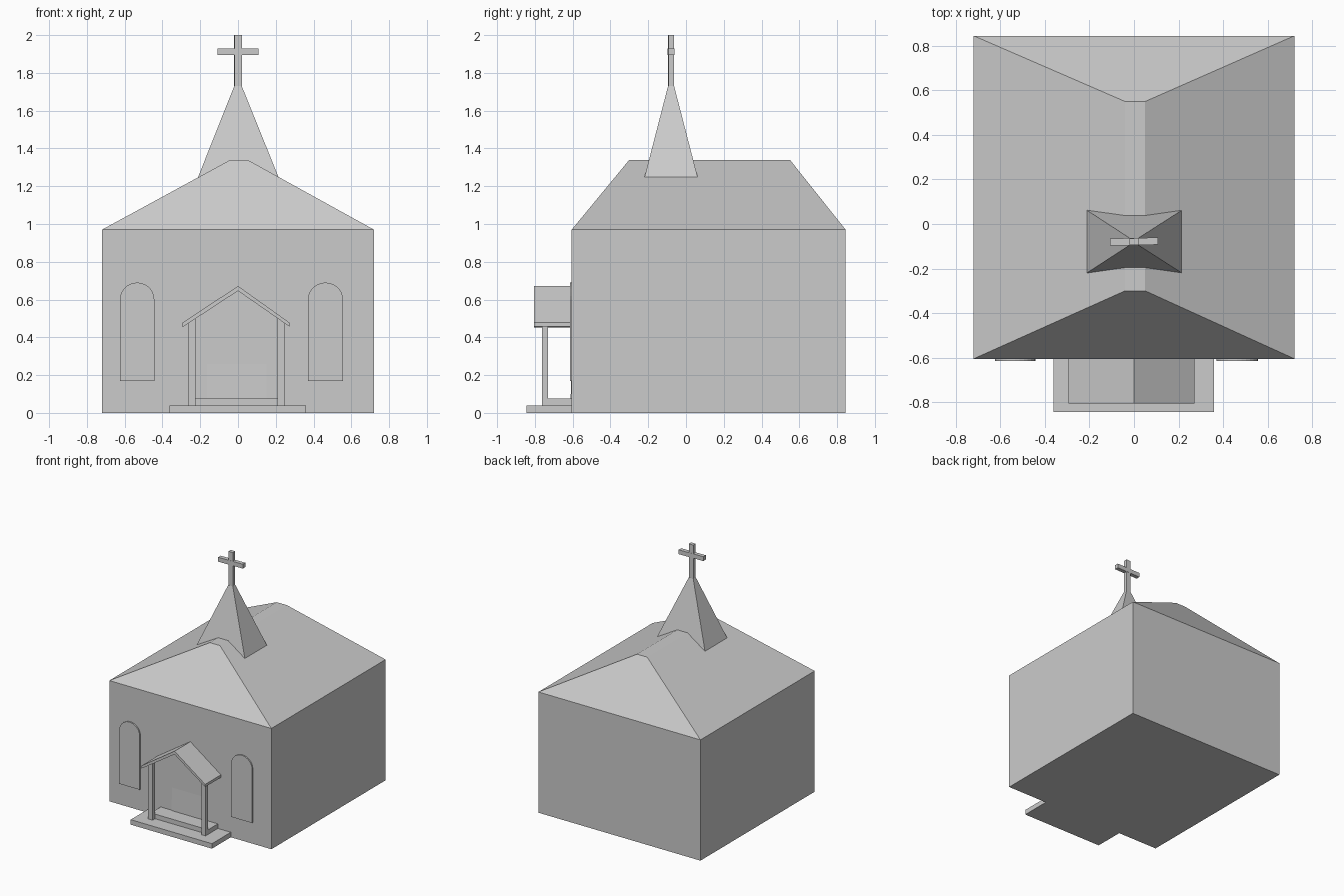
import bpy, math

if "Cube" in bpy.data.objects:
    bpy.data.objects.remove(bpy.data.objects["Cube"])


def make(name, verts, faces):
    mesh = bpy.data.meshes.new(name)
    mesh.from_pydata(verts, [], faces)
    mesh.update()
    obj = bpy.data.objects.new(name, mesh)
    bpy.context.collection.objects.link(obj)
    return obj


def frustum(name, low, high, z0, z1, bottom=True, top=True):
    """Four-sided solid between two rectangles (x0, x1, y0, y1)."""
    verts = []
    for (x0, x1, y0, y1), z in ((low, z0), (high, z1)):
        verts += [(x0, y0, z), (x1, y0, z), (x1, y1, z), (x0, y1, z)]
    faces = [(i, (i + 1) % 4, (i + 1) % 4 + 4, i + 4) for i in range(4)]
    if bottom:
        faces.append((3, 2, 1, 0))
    if top:
        faces.append((4, 5, 6, 7))
    return make(name, verts, faces)


def box(name, x0, x1, y0, y1, z0, z1, **caps):
    rect = (x0, x1, y0, y1)
    return frustum(name, rect, rect, z0, z1, **caps)


def extrude_xz(name, profile, y0, y1):
    """Counter-clockwise (x, z) outline extruded from y0 back to y1."""
    n = len(profile)
    verts = [(x, y, z) for y in (y0, y1) for x, z in profile]
    faces = [tuple(range(n)), tuple(range(2 * n - 1, n - 1, -1))]
    faces += [(i, i + n, (i + 1) % n + n, (i + 1) % n) for i in range(n)]
    return make(name, verts, faces)


FRONT = -0.605
plan = (-0.72, 0.72, FRONT, 0.845)

# Main hall and hipped roof
box("hall_walls", *plan, 0, 0.97, top=False)
frustum("hip_roof", plan, (-0.04, 0.05, -0.30, 0.55), 0.97, 1.34, bottom=False)

# Steeple
frustum("steeple", (-0.212, 0.215, -0.22, 0.062), (-0.02, 0.02, -0.095, -0.063),
        1.247, 1.73)

# Cross, turned very slightly
for name, hx, hy, z0, z1 in (("cross_upright", 0.02, 0.015, 1.725, 2.0),
                             ("cross_arm", 0.108, 0.016, 1.895, 1.93)):
    part = box(name, -hx, hx, -hy, hy, z0, z1)
    part.location = (0, -0.079, 0)
    part.rotation_euler.z = math.radians(1.2)

# Arched windows
for name, x0, x1 in (("left_window", -0.625, -0.443), ("right_window", 0.37, 0.556)):
    r, cx = (x1 - x0) / 2, (x0 + x1) / 2
    arch = [(cx + r * math.cos(math.pi * i / 14), 0.60 + 0.09 * math.sin(math.pi * i / 14))
            for i in range(15)]
    extrude_xz(name, [(x0, 0.17), (x1, 0.17)] + arch, FRONT - 0.01, FRONT + 0.01)

# Door panel leaning into the wall
frustum("door", (-0.163, 0.152, FRONT - 0.006, FRONT + 0.01),
        (-0.163, 0.152, FRONT, FRONT + 0.01), 0.075, 0.26)

# Porch platform and upper step
box("porch_platform", -0.362, 0.36, -0.845, FRONT, 0, 0.04)
box("porch_step", -0.263, 0.245, -0.73, FRONT, 0.04, 0.077)

# Porch posts with tops cut to the roof slope
for name, x0, x1 in (("left_post", -0.265, -0.226), ("right_post", 0.21, 0.245)):
    top = [(x, 0.655 - 0.67 * abs(x)) for x in (x1, x0)]
    extrude_xz(name, [(x0, 0.04), (x1, 0.04)] + top, -0.762, -0.73)

# Porch gable roof
extrude_xz("porch_roof",
           [(-0.295, 0.453), (0, 0.646), (0.272, 0.457),
            (0.272, 0.478), (0, 0.672), (-0.295, 0.476)], -0.806, FRONT)
